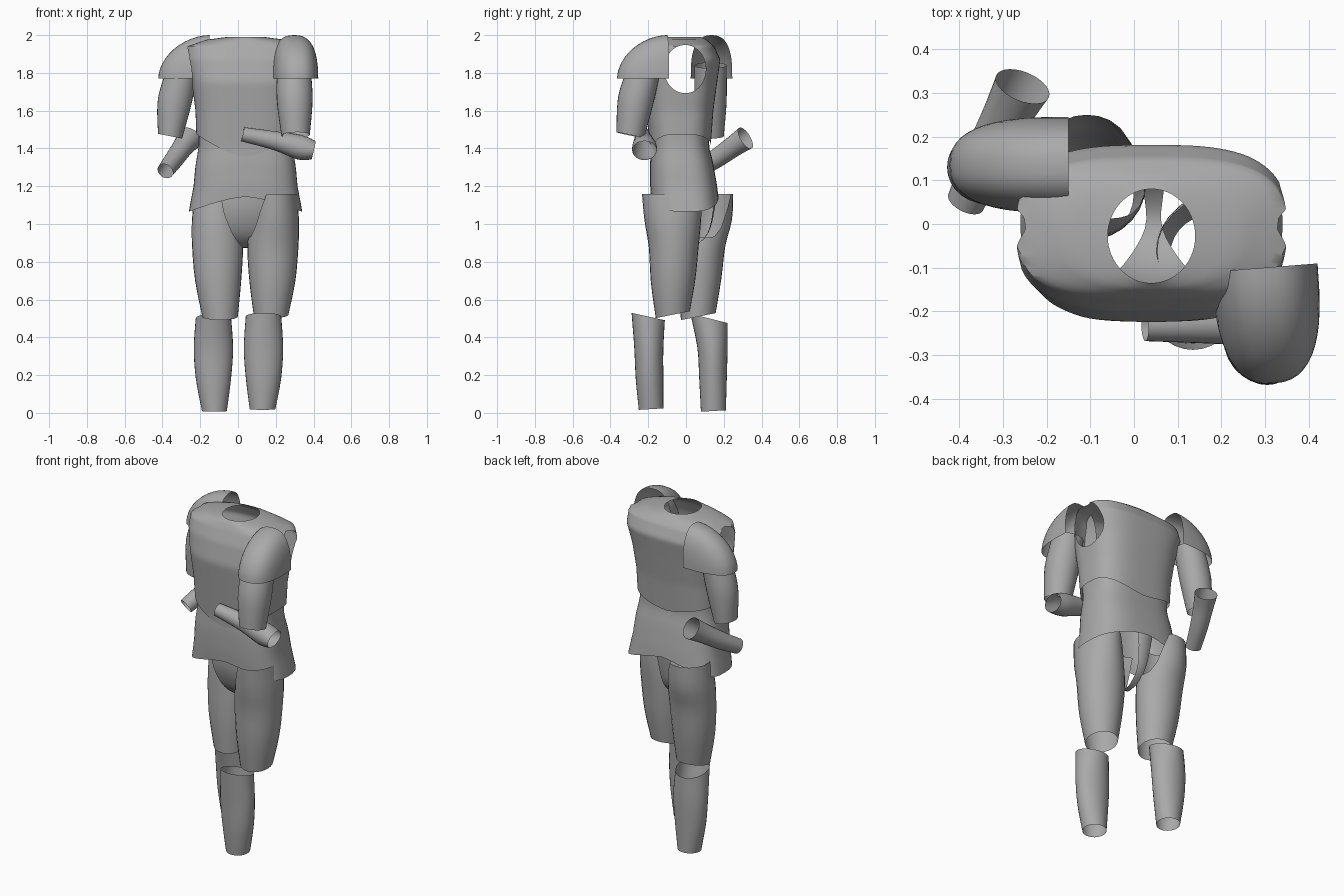
import bpy, bmesh
from math import sin, cos, pi, hypot
from mathutils import Vector

if "Cube" in bpy.data.objects:
    bpy.data.objects.remove(bpy.data.objects["Cube"])

GREY = (0.4, 0.4, 0.4, 1)
mat = bpy.data.materials.new("plain grey")
mat.use_nodes = True
mat.diffuse_color = GREY
mat.node_tree.nodes["Principled BSDF"].inputs["Base Color"].default_value = GREY


def spow(a, p):
    """Signed power, for rounded-box sections."""
    return (abs(a) ** p) * (1 if a >= 0 else -1)


def smooth(a, b, t):
    t = min(1, max(0, (t - a) / (b - a)))
    return t * t * (3 - 2 * t)


def spline(stations, t):
    """Catmull-Rom through tuples, t from 0 to 1."""
    n = len(stations) - 1
    i = min(int(t * n), n - 1)
    f = t * n - i
    p = [Vector(stations[min(max(i + k, 0), n)]) for k in (-1, 0, 1, 2)]
    return (p[1] + (p[2] - p[0]) * f / 2
            + (p[0] * 2 - p[1] * 5 + p[2] * 4 - p[3]) * f ** 2 / 2
            + (p[1] * 3 - p[0] - p[2] * 3 + p[3]) * f ** 3 / 2)


def shell(name, point, nu, nv, closed=True, edit=None):
    """Open surface from point(u, v), with u and v from 0 to 1."""
    bm = bmesh.new()
    cols = nu if closed else nu + 1
    rows = [[bm.verts.new(point(i / nu, j / nv)) for i in range(cols)]
            for j in range(nv + 1)]
    for a, b in zip(rows, rows[1:]):
        for i in range(nu):
            k = (i + 1) % cols
            bm.faces.new((a[i], a[k], b[k], b[i]))
    if edit:
        edit(bm)
    bmesh.ops.remove_doubles(bm, verts=bm.verts[:], dist=0.0005)
    bmesh.ops.recalc_face_normals(bm, faces=bm.faces[:])
    mesh = bpy.data.meshes.new(name)
    bm.to_mesh(mesh)
    bm.free()
    mesh.materials.append(mat)
    ob = bpy.data.objects.new(name, mesh)
    bpy.context.collection.objects.link(ob)
    bpy.ops.object.select_all(action='DESELECT')
    ob.select_set(True)
    bpy.context.view_layer.objects.active = ob
    bpy.ops.object.shade_smooth_by_angle(angle=0.8)


# Torso sections: height, half width, front y, back y
TORSO = [(1.07, .3, -.18, .18), (1.2, .275, -.19, .165), (1.4, .258, -.19, .13),
         (1.6, .265, -.21, .145), (1.75, .285, -.225, .165), (1.87, .312, -.2, .182),
         (1.94, .31, -.17, .15), (1.975, .21, -.15, .11), (1.99, .1, -.135, .08)]
MID_X = 0.04


def section(z):
    """Half width, front, back and corner power at a height."""
    k = next((i for i in range(len(TORSO) - 2) if z < TORSO[i + 1][0]), len(TORSO) - 2)
    a, b = Vector(TORSO[k]), Vector(TORSO[k + 1])
    _, w, front, back = a.lerp(b, min(1, max(0, (z - a[0]) / (b[0] - a[0]))))
    return w, front, back, 0.68 + 0.32 * smooth(1.95, 1.99, z)


def torso_point(u, z, grow):
    w, front, back, p = section(z)
    return (MID_X + (w + grow) * spow(cos(2 * pi * u), p),
            (front + back) / 2 + ((back - front) / 2 + grow) * spow(sin(2 * pi * u), p), z)


def chest_point(u, v):
    c, s = abs(cos(2 * pi * u)), sin(2 * pi * u)
    low = 1.475 - (0.12 if s < 0 else 0.06) * (1 - c)
    return torso_point(u, low + (1.99 - low) * (1 - (1 - v) ** 2), 0)


def abdomen_point(u, v):
    low = 1.145 - 0.08 * abs(cos(2 * pi * u))
    return torso_point(u, low + (1.5 - low) * v, -0.012 * smooth(0.5, 0.9, v))


def arm_holes(bm):
    """Open both sides and round the rims to an ellipse on the surface."""
    cy, cz, ry, rz = -0.005, 1.82, 0.11, 0.128

    def reach(p):
        return hypot((p.y - cy) / ry, (p.z - cz) / rz)
    gone = [f for f in bm.faces if abs(f.calc_center_median().x - MID_X) > 0.17
            and reach(f.calc_center_median()) < 1]
    bmesh.ops.delete(bm, geom=gone, context='FACES')
    for v in bm.verts:
        if v.is_boundary and 1.6 < v.co.z < 1.985:
            k = reach(v.co)
            v.co.y = cy + (v.co.y - cy) / k
            v.co.z = cz + (v.co.z - cz) / k
            w, front, back, p = section(v.co.z)
            off = abs(2 * v.co.y - front - back) / (back - front)
            x = w * (1 - min(1, off) ** (2 / p)) ** (p / 2)
            v.co.x = MID_X + (x if v.co.x > MID_X else -x)


shell("chest_plate", chest_point, 88, 36, edit=arm_holes)
shell("abdomen_plate", abdomen_point, 48, 10)


def limb(name, stations, upright=False, low_tilt=0, high_tilt=0, cap=None):
    """Open tube through stations (x, y, z, rx, ry), low end first."""
    axis = Vector(stations[-1][:3]) - Vector(stations[0][:3])
    if upright:
        axis = Vector((0, 0, 1))
    side = Vector((0, 1, 0)).cross(axis).normalized()
    other = axis.cross(side).normalized()

    def point(u, v):
        c, s = cos(2 * pi * u), sin(2 * pi * u)
        t = v * (cap(c) if cap else 1)
        x, y, z, rx, ry = spline(stations, t)
        p = Vector((x, y, z)) + side * rx * c + other * ry * s
        p.z += ry * s * (low_tilt * (1 - t) ** 3 + high_tilt * t ** 3)
        return p
    shell(name, point, 28, 12)


# Arms
limb("left_upper_arm", [(.305, -.295, 1.47, .075, .075), (.3, -.265, 1.66, .095, .095),
                        (.295, -.215, 1.84, .088, .085)])
limb("right_upper_arm", [(-.36, .13, 1.465, .065, .07), (-.335, .13, 1.65, .09, .085),
                         (-.285, .13, 1.84, .08, .085)])
limb("left_forearm", [(.025, -.23, 1.475, .038, .038), (.2, -.225, 1.44, .05, .05),
                      (.33, -.22, 1.405, .065, .065), (.4, -.22, 1.39, .05, .065)])
limb("right_forearm", [(-.385, .05, 1.28, .044, .044), (-.34, .15, 1.34, .05, .05),
                       (-.29, .25, 1.41, .056, .056), (-.255, .315, 1.455, .068, .062)])


# Legs
def thigh_cap(side):
    """Cut the top lower on the inner side."""
    return lambda c: 1 - 0.42 * smooth(0.4, 0.95, -side * c)


limb("left_thigh", [(.175, -.07, .52, .092, .09), (.182, -.068, .7, .122, .118),
                    (.185, -.065, .88, .135, .132), (.195, -.07, 1.02, .128, .15),
                    (.2, -.075, 1.16, .112, .158)],
     upright=True, low_tilt=.2, cap=thigh_cap(1))
limb("right_thigh", [(-.095, .065, .51, .094, .092), (-.105, .075, .7, .122, .112),
                     (-.108, .088, .88, .135, .12), (-.112, .11, 1.02, .132, .133),
                     (-.108, .125, 1.16, .122, .125)],
     upright=True, low_tilt=.2, cap=thigh_cap(-1))
limb("left_shin", [(.13, -.185, .02, .068, .065), (.135, -.193, .18, .093, .073),
                   (.135, -.197, .34, .104, .077), (.135, -.2, .51, .094, .088)],
     upright=True, low_tilt=.06, high_tilt=-.22)
limb("right_shin", [(-.125, .145, .01, .066, .066), (-.13, .143, .18, .093, .073),
                    (-.13, .14, .34, .104, .08), (-.13, .122, .5, .094, .098)],
     upright=True, low_tilt=.06, high_tilt=-.25)


# Shoulder caps: quarter domes, open towards the neck side and below
def shoulder(name, base, out, width, depth, height):
    out = Vector(out)
    across = out.cross(Vector((0, 0, 1)))

    def point(u, v):
        c, s = cos(pi * u), spow(max(0, sin(pi * u)), 0.7)
        a = v * pi / 2
        return (Vector(base) + across * width * spow(c, 0.8)
                + out * depth * s * spow(sin(a), 1.08)
                + Vector((0, 0, height * s * spow(max(0, cos(a)), 1.08))))
    shell(name, point, 24, 12, closed=False)


shoulder("left_shoulder_cap", (.298, -.1, 1.77), (.08, -1, 0), .122, .265, .23)
shoulder("right_shoulder_cap", (-.15, .135, 1.77), (-1, 0, 0), .11, .272, .23)

# Crotch strap: y, z and half width, from front to back
STRAP = [(-.16, 1.18, .14), (-.15, 1.06, .12), (-.1, .94, .07), (-.01, .875, .02),
         (.07, .9, .022), (.13, .98, .03), (.165, 1.16, .05)]


def strap_point(u, v):
    y, z, w = spline(STRAP, v)
    return (0.045 + w * (2 * u - 1), y + 0.25 * w * (2 * u - 1) ** 2 * (1 - 2 * v), z)


shell("crotch_strap", strap_point, 8, 24, closed=False)
